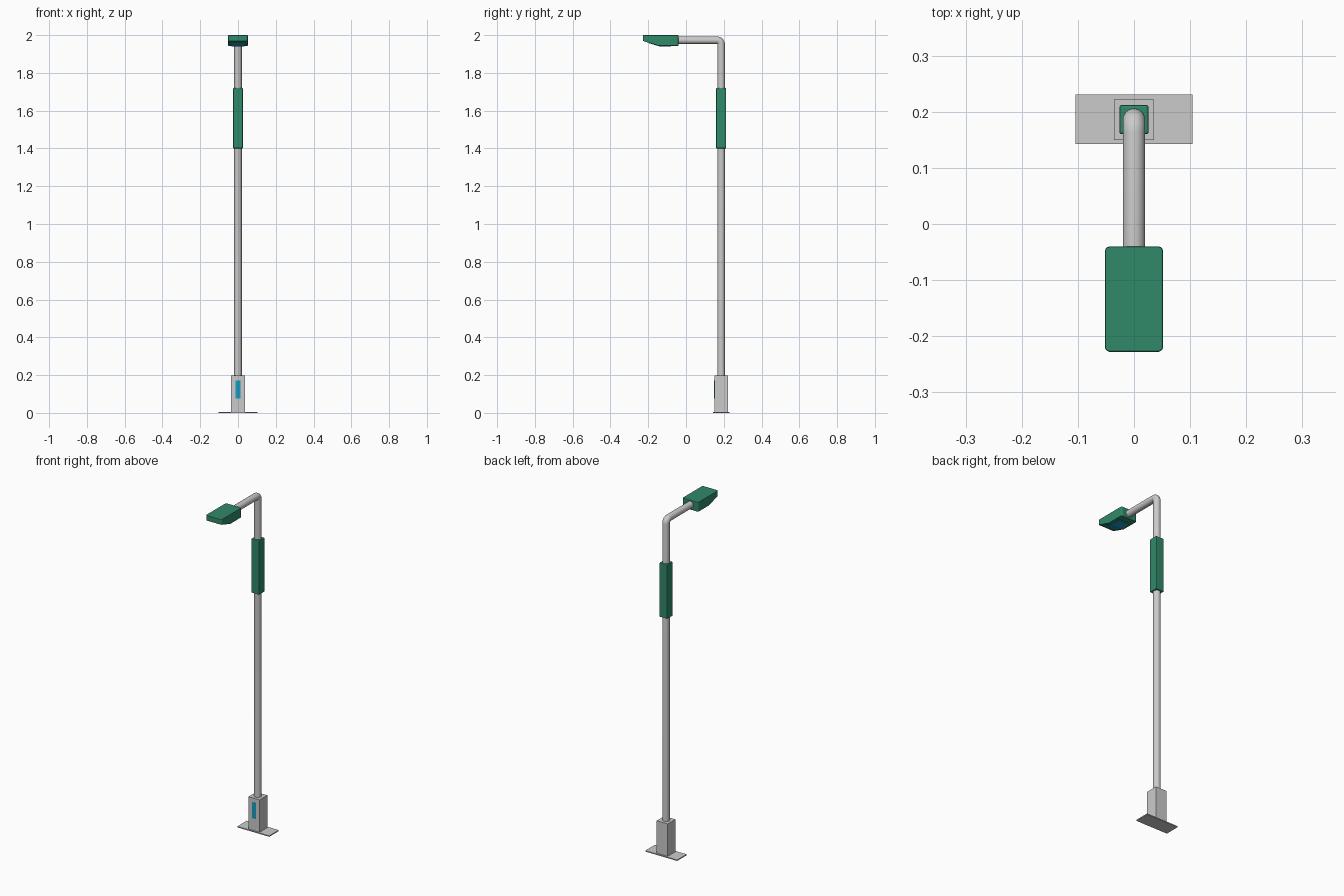
import bpy, bmesh, math

if "Cube" in bpy.data.objects:
    bpy.data.objects.remove(bpy.data.objects["Cube"])

POLE_Y = 0.186


def material(name, color):
    m = bpy.data.materials.new(name)
    m.diffuse_color = color
    m.use_nodes = True
    m.node_tree.nodes["Principled BSDF"].inputs["Base Color"].default_value = m.diffuse_color
    return m


green = material("green_paint", (0.03, 0.25, 0.14, 1))
blue = material("blue_panel", (0.01, 0.33, 0.55, 1))


def finish(name, bm, mat=None, bevel=0, segments=2):
    bmesh.ops.recalc_face_normals(bm, faces=bm.faces)
    me = bpy.data.meshes.new(name)
    bm.to_mesh(me)
    bm.free()
    ob = bpy.data.objects.new(name, me)
    bpy.context.collection.objects.link(ob)
    if mat:
        me.materials.append(mat)
    if bevel:
        b = ob.modifiers.new("bevel", 'BEVEL')
        b.width, b.segments, b.limit_method = bevel, segments, 'ANGLE'
        b.angle_limit = math.radians(30)
    return ob


def box(name, x, y, z, mat=None, bevel=0):
    """Box from (min, max) pairs."""
    bm = bmesh.new()
    bmesh.ops.create_cube(bm, size=1)
    for v in bm.verts:
        v.co = [a + (b - a) * (c + 0.5) for (a, b), c in zip((x, y, z), v.co)]
    return finish(name, bm, mat, bevel)


def extrude_x(name, profile, half, mat, corner=0, bevel=0):
    """Extrude a (y, z) profile symmetrically along x."""
    bm = bmesh.new()
    face = bm.faces.new([bm.verts.new((-half, y, z)) for y, z in profile])
    ext = bmesh.ops.extrude_face_region(bm, geom=[face])["geom"]
    for v in ext:
        if isinstance(v, bmesh.types.BMVert):
            v.co.x = half
    if corner:
        # round the upright corners
        upright = [e for e in bm.edges
                   if abs(e.verts[0].co.y - e.verts[1].co.y) < 1e-5
                   and abs(e.verts[0].co.x - e.verts[1].co.x) < 1e-5]
        bmesh.ops.bevel(bm, geom=upright, offset=corner, segments=3,
                        profile=0.5, affect='EDGES')
    return finish(name, bm, mat, bevel)


# Foot plate, base housing and its access door
box("foot_plate", (-0.104, 0.104), (0.143, 0.231), (0, 0.006))
box("base_housing", (-0.036, 0.036), (0.15, 0.222), (0.004, 0.197))
box("access_door", (-0.014, 0.014), (0.149, 0.153), (0.077, 0.172), blue)

# Pole and arm: circular section swept along an elbow
R, BEND, TOP = 0.02, 0.022, 1.973
path = [(POLE_Y, 0.19)]
for i in range(7):
    a = math.pi / 2 * i / 6
    path.append((POLE_Y - BEND + BEND * math.cos(a), TOP - BEND + BEND * math.sin(a)))
path.append((-0.06, TOP))
bm = bmesh.new()
rings, N = [], 24
for i, (y, z) in enumerate(path):
    t = math.pi / 2 * min(max(i - 1, 0), 6) / 6
    rings.append([bm.verts.new((R * math.cos(k * math.tau / N),
                                y + R * math.sin(k * math.tau / N) * math.cos(t),
                                z + R * math.sin(k * math.tau / N) * math.sin(t)))
                  for k in range(N)])
for r0, r1 in zip(rings, rings[1:]):
    for k in range(N):
        bm.faces.new((r0[k], r0[(k + 1) % N], r1[(k + 1) % N], r1[k]))
bm.faces.new(rings[0])
bm.faces.new(rings[-1])
pole = finish("pole_and_arm", bm)
bpy.context.view_layer.objects.active = pole
pole.select_set(True)
bpy.ops.object.shade_smooth_by_angle(angle=math.radians(35))

# Square sleeve around the upper pole
box("pole_sleeve", (-0.026, 0.026), (POLE_Y - 0.026, POLE_Y + 0.026),
    (1.4, 1.72), green, 0.004)

# Lamp head with sloped underside, and the lens below it
extrude_x("lamp_head", [(-0.228, 2.0), (-0.228, 1.969), (-0.143, 1.943),
                        (-0.04, 1.943), (-0.04, 2.0)], 0.052, green, 0.009, 0.003)
extrude_x("lamp_lens", [(-0.195, 1.965), (-0.195, 1.957), (-0.143, 1.941),
                        (-0.08, 1.941), (-0.08, 1.965)], 0.034, blue)
